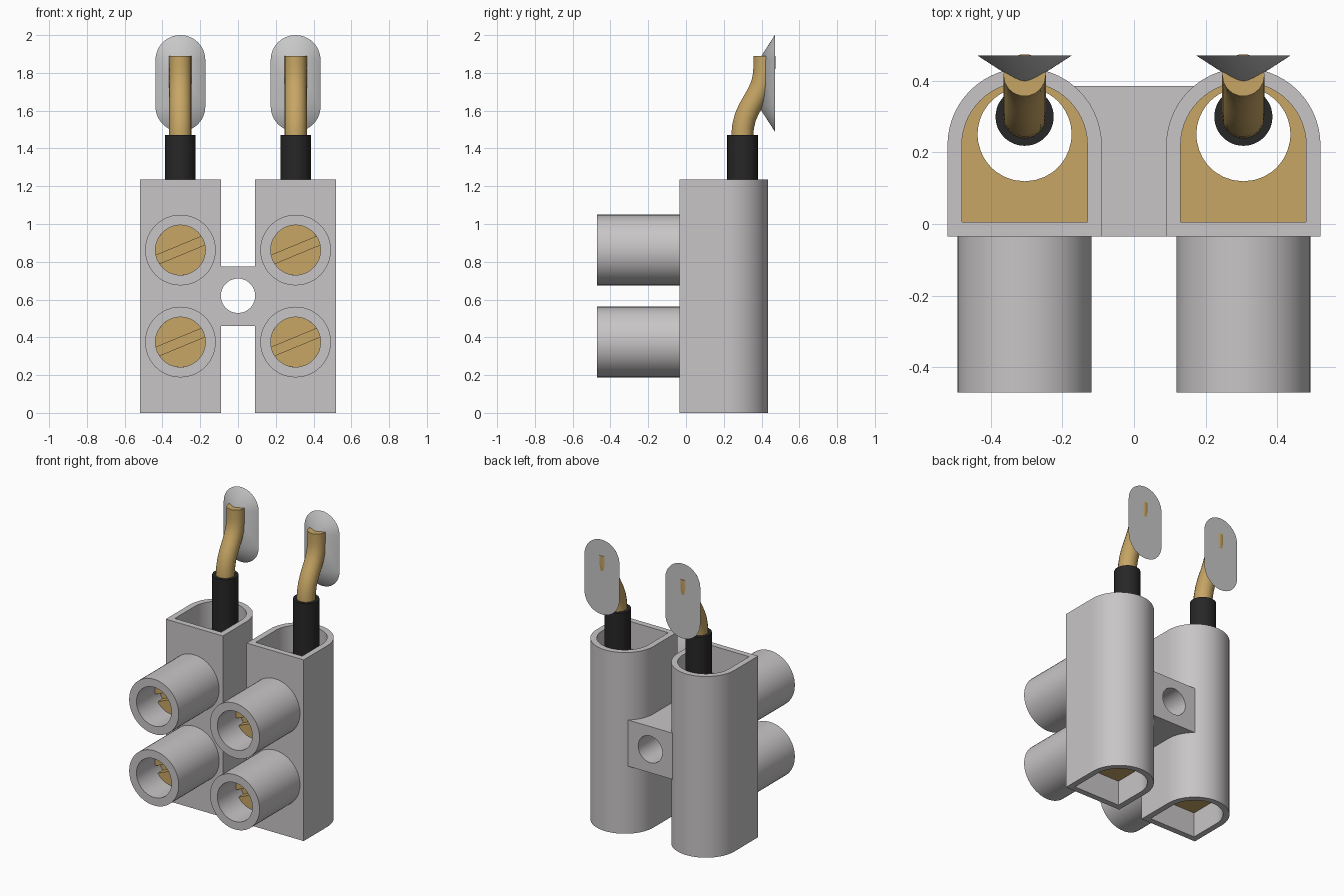
import bpy, bmesh, math
from mathutils import Vector

if "Cube" in bpy.data.objects:
    bpy.data.objects.remove(bpy.data.objects["Cube"], do_unlink=True)


def material(name, rgb):
    m = bpy.data.materials.new(name)
    m.use_nodes = True
    col = (*rgb, 1.0)
    m.diffuse_color = col
    bsdf = next(n for n in m.node_tree.nodes if n.type == 'BSDF_PRINCIPLED')
    bsdf.inputs["Base Color"].default_value = col
    return m


GREY = material("grey plastic", (0.58, 0.56, 0.565))
BRASS = material("brass", (0.57, 0.38, 0.13))
BLACK = material("black rubber", (0.02, 0.02, 0.02))
SILVER = material("solder grey", (0.57, 0.57, 0.57))


def finish(bm, name, mat):
    bmesh.ops.recalc_face_normals(bm, faces=bm.faces)
    me = bpy.data.meshes.new(name)
    bm.to_mesh(me)
    bm.free()
    me.materials.append(mat)
    ob = bpy.data.objects.new(name, me)
    bpy.context.collection.objects.link(ob)
    smooth(ob)
    return ob


def smooth(ob):
    bpy.ops.object.select_all(action='DESELECT')
    ob.select_set(True)
    bpy.context.view_layer.objects.active = ob
    bpy.ops.object.shade_smooth_by_angle(angle=math.radians(35))


def loop(bm, pts, axis, w):
    return [bm.verts.new((u, v, w) if axis == 'z' else (u, w, v)) for u, v in pts]


def wall(bm, a, b):
    n = len(a)
    for i in range(n):
        j = (i + 1) % n
        bm.faces.new((a[i], a[j], b[j], b[i]))


def add_prism(bm, pts, axis, w0, w1):
    a, b = loop(bm, pts, axis, w0), loop(bm, pts, axis, w1)
    bm.faces.new(a)
    bm.faces.new(b)
    wall(bm, a, b)


def prism(name, mat, pts, axis, w0, w1):
    bm = bmesh.new()
    add_prism(bm, pts, axis, w0, w1)
    return finish(bm, name, mat)


def ring_prism(name, mat, outer, inner, axis, w0, w1):
    bm = bmesh.new()
    loops = [loop(bm, p, axis, w) for p, w in
             ((outer, w0), (outer, w1), (inner, w1), (inner, w0))]
    for k in range(4):
        wall(bm, loops[k], loops[(k + 1) % 4])
    return finish(bm, name, mat)


def circle(cu, cv, r, n=48):
    return [(cu + r * math.cos(2 * math.pi * i / n),
             cv + r * math.sin(2 * math.pi * i / n)) for i in range(n)]


def d_profile(cx, half, y0, yc, n=28, m=6):
    # flat front, straight sides, half-round back
    pts = [(cx + half * math.cos(math.pi * i / n),
            yc + half * math.sin(math.pi * i / n)) for i in range(n + 1)]
    corners = [(cx - half, yc), (cx - half, y0), (cx + half, y0), (cx + half, yc)]
    for (ax, ay), (bx, by) in zip(corners, corners[1:]):
        pts += [(ax + (bx - ax) * k / m, ay + (by - ay) * k / m)
                for k in range(1, m + 1)]
    return pts[:-1]


def screw(name, cx, cz, r):
    # solid shank with two raised half heads leaving a tilted slot
    bm = bmesh.new()
    add_prism(bm, circle(cx, cz, r), 'y', -0.22, 0.10)
    tilt, half_slot = math.radians(22.5), 0.024
    a0 = math.asin(half_slot / r)
    for turn in (0, math.pi):
        pts = []
        for i in range(25):
            a = a0 + (math.pi - 2 * a0) * i / 24 + tilt + turn
            pts.append((cx + r * math.cos(a), cz + r * math.sin(a)))
        add_prism(bm, pts, 'y', -0.27, -0.22)
    return finish(bm, name, BRASS)


def wire(name, cx):
    path = [(0.298, 1.40), (0.298, 1.47), (0.302, 1.515), (0.314, 1.565),
            (0.334, 1.61), (0.36, 1.655), (0.385, 1.70), (0.403, 1.745),
            (0.412, 1.79), (0.415, 1.83), (0.415, 1.89)]
    cu = bpy.data.curves.new(name, 'CURVE')
    cu.dimensions = '3D'
    cu.bevel_depth = 0.059
    cu.bevel_resolution = 7
    cu.use_fill_caps = True
    sp = cu.splines.new('POLY')
    sp.points.add(len(path) - 1)
    for p, (y, z) in zip(sp.points, path):
        p.co = (cx, y, z, 1)
    cu.materials.append(BRASS)
    ob = bpy.data.objects.new(name, cu)
    bpy.context.collection.objects.link(ob)
    bpy.ops.object.select_all(action='DESELECT')
    ob.select_set(True)
    bpy.context.view_layer.objects.active = ob
    bpy.ops.object.convert(target='MESH')
    smooth(bpy.context.view_layer.objects.active)


def solder_pad(name, cx):
    # stadium-shaped back tapering to a short vertical ridge
    bm = bmesh.new()
    r, y_back, y_ridge = 0.132, 0.47, 0.385
    for cz, turn in ((1.868, 0), (1.622, math.pi)):
        bm.verts.new((cx, y_ridge, cz))
        for i in range(25):
            a = math.pi * i / 24 + turn
            bm.verts.new((cx + r * math.cos(a), y_back, cz + r * math.sin(a)))
    bmesh.ops.convex_hull(bm, input=bm.verts)
    bmesh.ops.dissolve_limit(bm, angle_limit=0.001, verts=bm.verts, edges=bm.edges)
    return finish(bm, name, SILVER)


# Two terminals side by side
for side, cx in (("right", -0.305), ("left", 0.305)):
    outer = d_profile(cx, 0.215, -0.035, 0.22)
    inner = d_profile(cx, 0.175, 0.005, 0.22)
    ring_prism(f"housing_{side}", GREY, outer, inner, 'z', 0, 1.235)

    # Brass clamp with a round wire passage
    centre = Vector((cx, 0.25))
    hole = [tuple(centre + 0.131 * (Vector(p) - centre).normalized()) for p in inner]
    ring_prism(f"clamp_{side}", BRASS, inner, hole, 'z', 0.17, 1.05)

    # Screw tubes and screws
    for level, cz in (("lower", 0.375), ("upper", 0.862)):
        ring_prism(f"screw_tube_{level}_{side}", GREY, circle(cx, cz, 0.187),
                   circle(cx, cz, 0.132), 'y', -0.47, -0.03)
        screw(f"screw_{level}_{side}", cx, cz, 0.132)

    # Cable
    prism(f"cable_sheath_{side}", BLACK, circle(cx, 0.299, 0.081), 'z', 0.9, 1.47)
    wire(f"wire_{side}", cx)
    solder_pad(f"solder_pad_{side}", cx)

# Bridge between the housings, flaring to meet their round backs
half = [(0.10, -0.035), (0.10, 0.24), (0.172, 0.385)]
bridge = prism("bridge", GREY, half + [(-x, y) for x, y in reversed(half)],
               'z', 0.46, 0.775)
cutter = prism("bridge_hole_cutter", GREY, circle(0, 0.62, 0.091), 'y', -0.2, 0.6)
cutter.hide_render = True
mod = bridge.modifiers.new("hole", 'BOOLEAN')
mod.operation = 'DIFFERENCE'
mod.solver = 'EXACT'
mod.object = cutter
bpy.context.view_layer.objects.active = bridge
bpy.ops.object.modifier_apply(modifier="hole")
bpy.data.objects.remove(cutter, do_unlink=True)
smooth(bridge)
